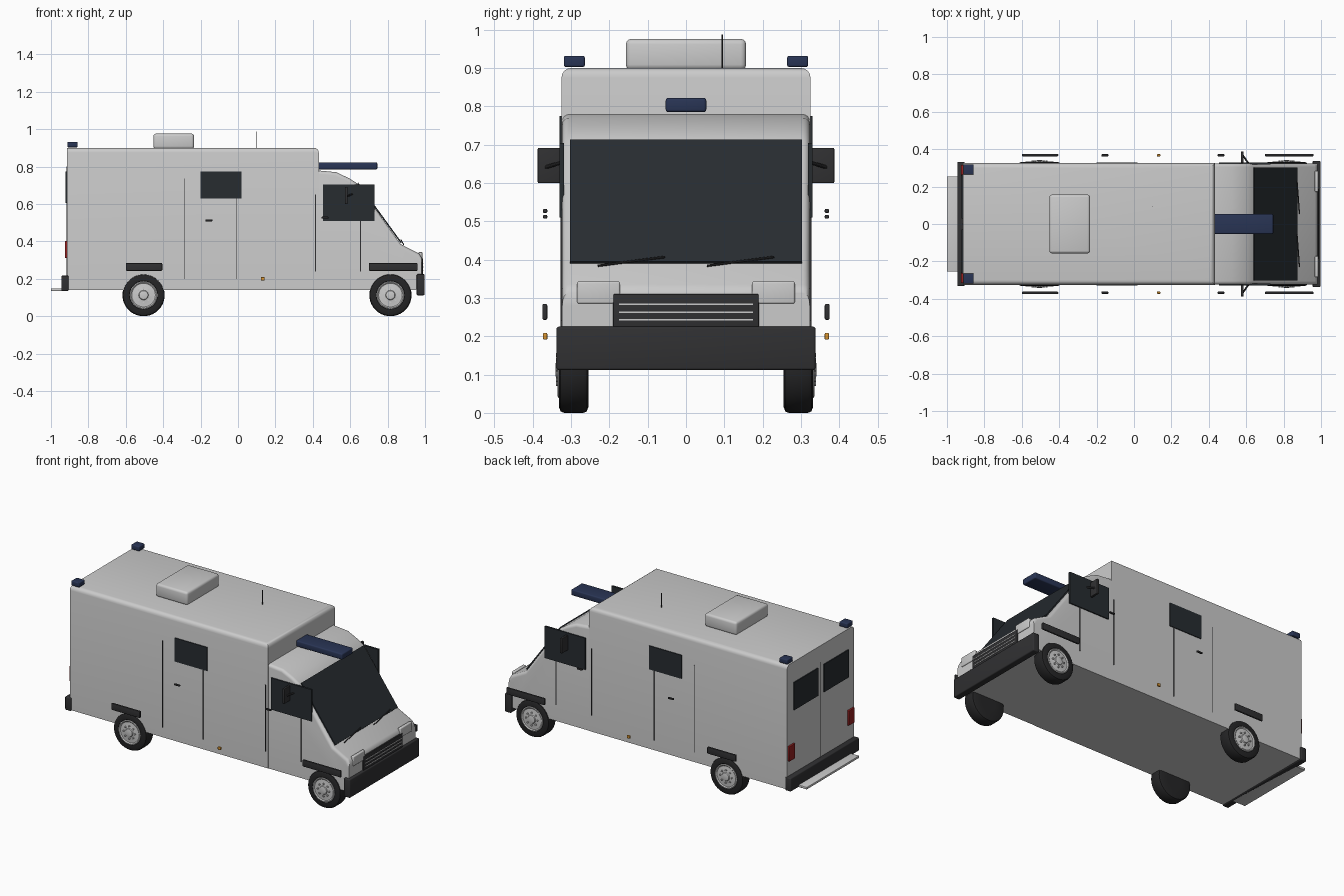
import bpy, bmesh, math
from mathutils import Vector

if "Cube" in bpy.data.objects:
    bpy.data.objects.remove(bpy.data.objects["Cube"])

def material(name, rgb):
    m = bpy.data.materials.new(name)
    m.diffuse_color = (*rgb, 1)
    m.use_nodes = True
    m.node_tree.nodes["Principled BSDF"].inputs["Base Color"].default_value = m.diffuse_color
    return m

DARK = material("dark_plastic", (0.03, 0.03, 0.032))
RUBBER = material("rubber", (0.018, 0.018, 0.019))
GLASS = material("glass", (0.02, 0.025, 0.03))
NAVY = material("navy_lens", (0.022, 0.035, 0.09))
RED = material("red_lens", (0.3, 0.015, 0.015))
AMBER = material("amber_lens", (0.7, 0.3, 0.03))
CHROME = material("light_grey", (0.6, 0.6, 0.62))

def finish(name, bm, mat=None, smooth=True):
    bmesh.ops.recalc_face_normals(bm, faces=bm.faces)
    me = bpy.data.meshes.new(name)
    bm.to_mesh(me)
    bm.free()
    ob = bpy.data.objects.new(name, me)
    bpy.context.collection.objects.link(ob)
    if mat:
        me.materials.append(mat)
    if smooth:
        bpy.ops.object.select_all(action='DESELECT')
        ob.select_set(True)
        bpy.context.view_layer.objects.active = ob
        bpy.ops.object.shade_smooth_by_angle(angle=math.radians(35))
    return ob

def box(name, x, y, z, mat=None, bevel=0.0):
    bm = bmesh.new()
    bmesh.ops.create_cube(bm, size=1)
    for v in bm.verts:
        v.co = [(r[0] + r[1]) / 2 + c * (r[1] - r[0]) for c, r in zip(v.co, (x, y, z))]
    if bevel:
        bmesh.ops.bevel(bm, geom=bm.edges[:], offset=bevel, segments=3, profile=0.5, affect='EDGES')
    return finish(name, bm, mat, bool(bevel))

def pair(name, x, y, z, mat=None, bevel=0.0):
    box(name + "_left", x, y, z, mat, bevel)
    box(name + "_right", x, (-y[1], -y[0]), z, mat, bevel)

def prism(name, pts, y0, y1, mat=None, pick=None, bevel=0.02):
    # side profile in x,z extruded across y, with chosen edges rounded
    bm = bmesh.new()
    f = bm.faces.new([bm.verts.new((x, y0, z)) for x, z in pts])
    ext = bmesh.ops.extrude_face_region(bm, geom=[f])["geom"]
    for v in ext:
        if isinstance(v, bmesh.types.BMVert):
            v.co.y = y1
    if pick:
        edges = [e for e in bm.edges if pick(*[v.co for v in e.verts])]
        bmesh.ops.bevel(bm, geom=edges, offset=bevel, segments=4, profile=0.5, affect='EDGES')
    return finish(name, bm, mat)

def rod(name, a, b, r, mat):
    a, b = Vector(a), Vector(b)
    bm = bmesh.new()
    bmesh.ops.create_cone(bm, cap_ends=True, segments=10, radius1=r, radius2=r, depth=(b - a).length)
    q = (b - a).to_track_quat('Z', 'Y')
    for v in bm.verts:
        v.co = q @ v.co + (a + b) / 2
    return finish(name, bm, mat)

def lathe(name, prof, x, z, s, mat, n=40):
    # (radius, y) profile turned about the axle
    bm = bmesh.new()
    rings = [[bm.verts.new((x + r * math.cos(2 * math.pi * i / n), s * y,
                            z + r * math.sin(2 * math.pi * i / n))) for i in range(n)] for r, y in prof]
    for a, b in zip(rings, rings[1:]):
        for i in range(n):
            bm.faces.new((a[i], a[(i + 1) % n], b[(i + 1) % n], b[i]))
    bm.faces.new(rings[0])
    bm.faces.new(rings[-1])
    return finish(name, bm, mat)

# Main body: tall box and sloping cab
prism("rear_body", [(-0.915, 0.14), (0.432, 0.14), (0.432, 0.9), (-0.915, 0.9)], -0.325, 0.325,
      pick=lambda a, b: max(a.x, b.x) > 0 and min(a.z, b.z) > 0.85, bevel=0.025)
cab = [(0.40, 0.14), (0.95, 0.14), (0.98, 0.18), (0.98, 0.315), (0.968, 0.335), (0.87, 0.385),
       (0.64, 0.708), (0.595, 0.737), (0.525, 0.77), (0.40, 0.782)]
prism("cab", cab, -0.323, 0.323,
      pick=lambda a, b: a.y * b.y > 0 and min(a.z, b.z) > 0.3 and max(a.x, b.x) > 0.41, bevel=0.018)

# Windows
prism("windshield", [(0.638, 0.708), (0.870, 0.390), (0.875, 0.395), (0.643, 0.714)], -0.303, 0.303, GLASS)
pair("cab_window", (0.455, 0.73), (0.318, 0.330), (0.51, 0.705), GLASS)
pair("side_window", (-0.2, 0.02), (0.318, 0.330), (0.63, 0.775), GLASS)
pair("rear_window", (-0.921, -0.91), (0.03, 0.265), (0.605, 0.775), GLASS)

# Door seams
for i, (x, z0, z1) in enumerate([(-0.285, 0.2, 0.735), (-0.01, 0.2, 0.64), (0.415, 0.24, 0.65), (0.655, 0.24, 0.52)]):
    pair(f"door_seam_{i}", (x - 0.002, x + 0.002), (0.32, 0.327), (z0, z1), DARK)
box("rear_door_seam", (-0.917, -0.91), (-0.002, 0.002), (0.2, 0.8), DARK)

# Side fittings
pair("rear_fender", (-0.6, -0.405), (0.362, 0.375), (0.243, 0.284), DARK, 0.004)
pair("front_fender", (0.70, 0.96), (0.362, 0.375), (0.243, 0.284), DARK, 0.004)
pair("side_door_handle", (-0.175, -0.137), (0.362, 0.373), (0.507, 0.517), DARK, 0.003)
pair("cab_door_handle", (0.447, 0.483), (0.362, 0.373), (0.522, 0.532), DARK, 0.003)
pair("side_marker", (0.122, 0.142), (0.362, 0.373), (0.191, 0.209), AMBER, 0.003)
pair("mirror", (0.572, 0.586), (0.328, 0.387), (0.6, 0.692), DARK, 0.003)
for s in (-1, 1):
    rod("mirror_arm", (0.615, s * 0.32, 0.655), (0.58, s * 0.37, 0.64), 0.005, DARK)

# Front end
box("front_bumper", (0.955, 0.997), (-0.338, 0.338), (0.112, 0.225), DARK, 0.006)
box("grille", (0.965, 0.988), (-0.19, 0.19), (0.22, 0.31), DARK, 0.003)
for i in range(3):
    z = 0.243 + i * 0.02
    box(f"grille_bar_{i}", (0.98, 0.991), (-0.175, 0.175), (z - 0.002, z + 0.002), CHROME)
pair("headlight", (0.966, 0.986), (0.172, 0.284), (0.285, 0.343), CHROME, 0.005)
for y in (-0.23, 0.055):
    rod("wiper", (0.885, y, 0.384), (0.872, y + 0.175, 0.407), 0.003, DARK)

# Rear end
box("rear_bumper", (-0.945, -0.905), (-0.332, 0.332), (0.135, 0.217), DARK, 0.006)
box("rear_step", (-1.0, -0.91), (-0.255, 0.255), (0.135, 0.149), CHROME, 0.003)
pair("tail_light", (-0.926, -0.91), (0.26, 0.316), (0.31, 0.402), RED, 0.003)

# Roof equipment
box("roof_unit", (-0.452, -0.235), (-0.157, 0.157), (0.895, 0.976), None, 0.014)
box("light_bar", (0.43, 0.745), (-0.053, 0.053), (0.785, 0.822), NAVY, 0.007)
pair("rear_beacon", (-0.912, -0.857), (0.264, 0.319), (0.903, 0.932), NAVY, 0.005)
rod("antenna", (0.1, 0.095, 0.89), (0.1, 0.095, 0.987), 0.002, DARK)

# Wheels
tyre = [(0.05, 0.255), (0.098, 0.255), (0.109, 0.259), (0.113, 0.268), (0.113, 0.318),
        (0.109, 0.327), (0.098, 0.332), (0.076, 0.332), (0.072, 0.328), (0.05, 0.328)]
hub = [(0.074, 0.31), (0.074, 0.333), (0.069, 0.335), (0.063, 0.330), (0.035, 0.332),
       (0.026, 0.334), (0.023, 0.339), (0.012, 0.341)]
for end, x in (("rear", -0.505), ("front", 0.815)):
    for s, side in ((1, "left"), (-1, "right")):
        lathe(f"{end}_tyre_{side}", tyre, x, 0.115 - 0.002, s, RUBBER)
        lathe(f"{end}_hub_{side}", hub, x, 0.113, s, CHROME)
        for k in range(8):
            a = k * math.pi / 4
            bx, bz = x + 0.038 * math.cos(a), 0.113 + 0.038 * math.sin(a)
            rod(f"{end}_wheel_bolt", (bx, s * 0.325, bz), (bx, s * 0.339, bz), 0.005, CHROME)
